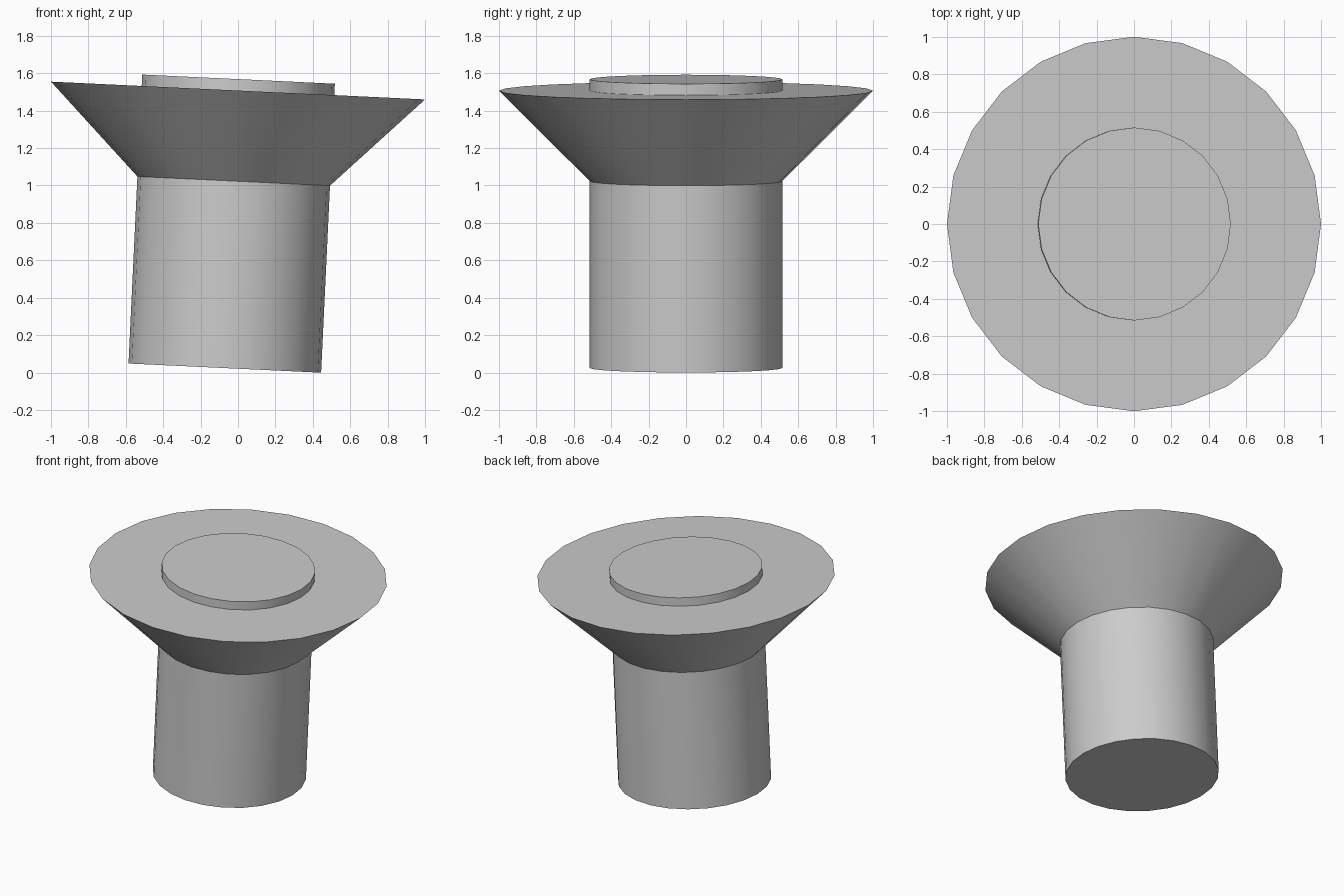
import bpy
import math
from mathutils import Matrix

cube = bpy.data.objects.get("Cube")
if cube:
    bpy.data.objects.remove(cube, do_unlink=True)

SIDES = 24
STEM_RADIUS = 0.515
RIM_RADIUS = 1.0
COLLAR_BASE, COLLAR_TOP, STEM_TOP = 1.0, 1.484, 1.545
TILT = math.radians(2.72)

grey = bpy.data.materials.new("plain grey")
grey.use_nodes = True
colour = (0.6, 0.6, 0.6, 1)
grey.diffuse_color = colour
grey.node_tree.nodes["Principled BSDF"].inputs["Base Color"].default_value = colour

# The whole model leans slightly towards +x, with its lowest edge on the ground
# and the middle of the rim above the origin
lean = (Matrix.Translation((-COLLAR_TOP * math.sin(TILT), 0, STEM_RADIUS * math.sin(TILT)))
        @ Matrix.Rotation(TILT, 4, 'Y'))


def frustum(name, bottom_radius, top_radius, z0, z1):
    bpy.ops.mesh.primitive_cone_add(vertices=SIDES, radius1=bottom_radius,
                                    radius2=top_radius, depth=z1 - z0)
    obj = bpy.context.object
    obj.name = name
    obj.data.materials.append(grey)
    bpy.ops.object.shade_smooth_by_angle(angle=math.radians(30))
    obj.matrix_world = lean @ Matrix.Translation((0, 0, (z0 + z1) / 2))
    return obj


# Round stem running right through the collar
frustum("stem", STEM_RADIUS, STEM_RADIUS, 0, STEM_TOP)

# Flared collar with a flat top
frustum("flared_collar", STEM_RADIUS, RIM_RADIUS, COLLAR_BASE, COLLAR_TOP)
